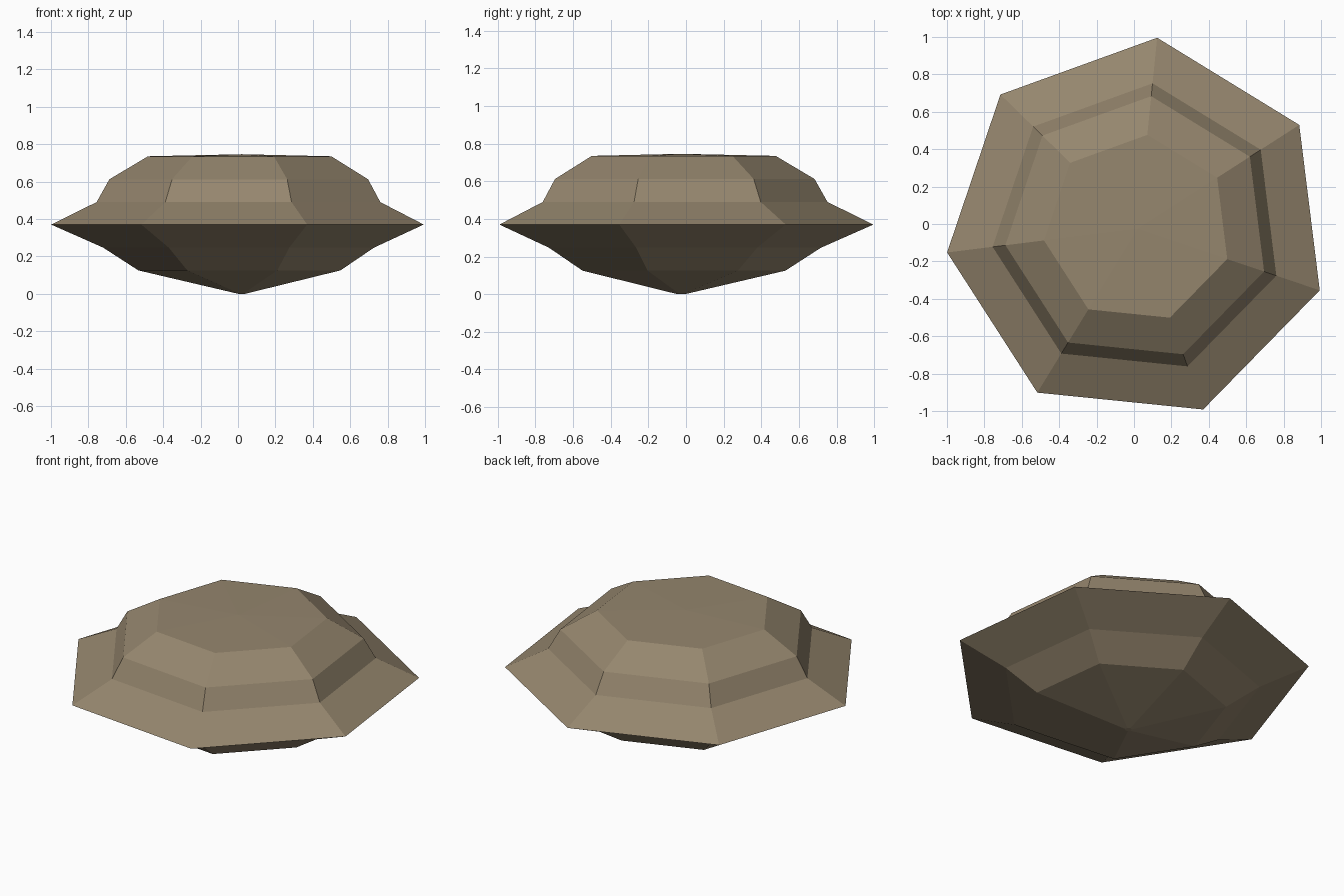
import bpy, bmesh, math

if "Cube" in bpy.data.objects:
    bpy.data.objects.remove(bpy.data.objects["Cube"])

# Stone colour
mat = bpy.data.materials.new("tan stone")
mat.diffuse_color = (0.30, 0.238, 0.155, 1)
mat.use_nodes = True
mat.node_tree.nodes["Principled BSDF"].inputs["Base Color"].default_value = mat.diffuse_color

SIDES = 7
CX, CY = 0.02, -0.026
START = math.radians(84.2)
# (radius, height) from the bottom tip to the top rim
PROFILE = [(0.02, 0.0), (0.557, 0.125), (0.747, 0.247), (1.027, 0.37),
           (0.782, 0.49), (0.713, 0.612), (0.505, 0.735)]

bm = bmesh.new()

# Seven-sided rings
rings = []
for r, z in PROFILE:
    ring = []
    for i in range(SIDES):
        a = START + i * math.tau / SIDES
        ring.append(bm.verts.new((CX + r * math.cos(a), CY + r * math.sin(a), z)))
    rings.append(ring)

# Side walls between rings
for low, high in zip(rings, rings[1:]):
    for i in range(SIDES):
        j = (i + 1) % SIDES
        bm.faces.new((low[i], low[j], high[j], high[i]))

# Tiny flat base and slightly raised top
bm.faces.new(rings[0][::-1])
apex = bm.verts.new((CX, CY, 0.746))
for i in range(SIDES):
    bm.faces.new((rings[-1][i], rings[-1][(i + 1) % SIDES], apex))

bmesh.ops.recalc_face_normals(bm, faces=bm.faces)
mesh = bpy.data.meshes.new("faceted_rock")
bm.to_mesh(mesh)
bm.free()
mesh.materials.append(mat)
rock = bpy.data.objects.new("faceted_rock", mesh)
bpy.context.collection.objects.link(rock)
